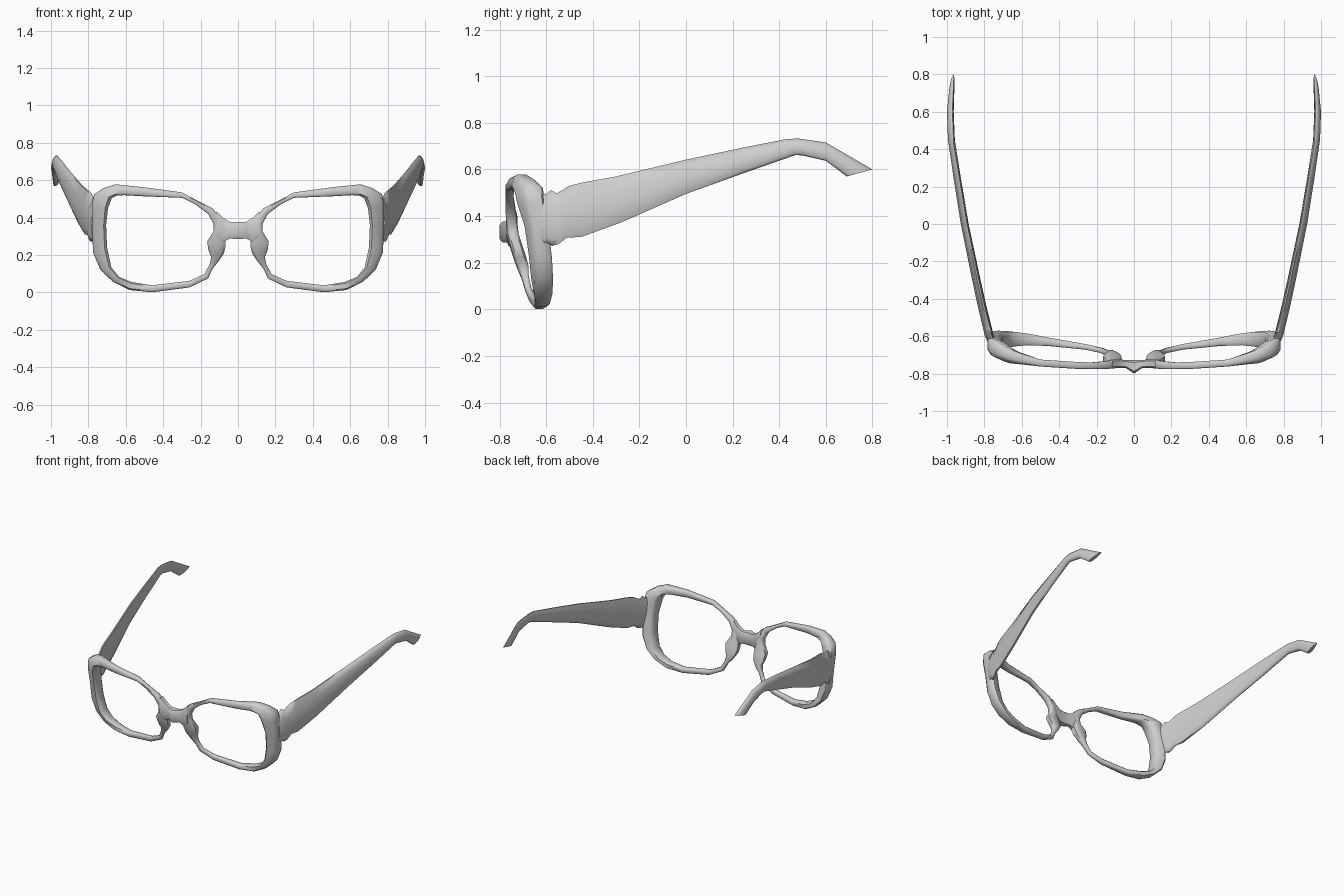
import bpy, bmesh
from mathutils import Vector

if "Cube" in bpy.data.objects:
    bpy.data.objects.remove(bpy.data.objects["Cube"])

frame_mat = bpy.data.materials.new("light grey plastic")
frame_mat.diffuse_color = (0.62, 0.62, 0.62, 1)
frame_mat.use_nodes = True
frame_mat.node_tree.nodes["Principled BSDF"].inputs["Base Color"].default_value = frame_mat.diffuse_color


def loft(name, rings, closed=False, caps=(True, True), angle=0.9):
    """Skin a list of equal-sized rings and mirror the result across x."""
    bm = bmesh.new()
    vs = [[bm.verts.new(p) for p in r] for r in rings]
    n = len(rings[0])
    for i in range(len(rings) if closed else len(rings) - 1):
        a, b = vs[i], vs[(i + 1) % len(rings)]
        for j in range(n):
            k = (j + 1) % n
            bm.faces.new((a[j], a[k], b[k], b[j]))
    if not closed:
        for end, use in zip((vs[0], vs[-1]), caps):
            if use:
                bm.faces.new(end)
    bmesh.ops.recalc_face_normals(bm, faces=bm.faces)
    me = bpy.data.meshes.new(name)
    bm.to_mesh(me)
    bm.free()
    me.materials.append(frame_mat)
    ob = bpy.data.objects.new(name, me)
    bpy.context.collection.objects.link(ob)
    bpy.context.view_layer.objects.active = ob
    ob.select_set(True)
    bpy.ops.object.shade_smooth_by_angle(angle=angle)
    ob.select_set(False)
    mod = ob.modifiers.new("mirror", 'MIRROR')
    mod.use_clip = True
    return ob


def section(a, b, c, d, r=0.18):
    """Rounded eight-point section through four corners."""
    a, b, c, d = map(Vector, (a, b, c, d))
    pts = []
    for p, q in ((a, b), (b, c), (c, d), (d, a)):
        pts += [p.lerp(q, r), p.lerp(q, 1 - r)]
    return pts


# Lens rim with nose pad: outer x, outer z, inner x, inner z, front y, back y
rim = [
    (.78, .34, .705, .36, -.665, -.585), (.782, .46, .695, .45, -.69, -.60),
    (.77, .525, .675, .505, -.70, -.61), (.72, .558, .65, .517, -.715, -.64),
    (.655, .578, .61, .52, -.735, -.675), (.5, .562, .5, .514, -.762, -.725),
    (.3, .535, .3, .506, -.775, -.738), (.21, .487, .23, .472, -.775, -.74),
    (.136, .45, .16, .42, -.775, -.733), (.09, .39, .13, .365, -.77, -.725),
    (.072, .31, .132, .325, -.765, -.718), (.066, .25, .165, .272, -.752, -.70),
    (.075, .21, .158, .225, -.738, -.685), (.105, .165, .143, .187, -.722, -.675),
    (.137, .125, .153, .148, -.705, -.675), (.16, .075, .18, .098, -.69, -.664),
    (.26, .027, .26, .062, -.672, -.642), (.46, .001, .46, .038, -.652, -.607),
    (.58, .013, .57, .056, -.648, -.585), (.67, .058, .635, .083, -.648, -.573),
    (.737, .123, .677, .134, -.648, -.568), (.775, .214, .70, .24, -.653, -.572),
]


def rim_ring(ox, oz, ix, iz, yf, yb):
    # the face wraps back towards the outer side
    wrap = (.015 + .055 * oz) * min(1, max(0, (ox - .6) / .15))
    return section((ox, yf, oz), (ox, yb, oz),
                   (ix, yb - .6 * wrap, iz), (ix, yf - wrap, iz))


loft("lens_rims", [rim_ring(*s) for s in rim], closed=True)

# Nose bridge: x, bottom z, top z, front y, back y
bridge = [(0, .286, .377, -.80, -.728), (.045, .288, .378, -.769, -.728),
          (.08, .27, .40, -.77, -.722), (.115, .30, .435, -.772, -.725)]
loft("nose_bridge", [section((x, f, b), (x, k, b), (x, k, t), (x, f, t))
                     for x, b, t, f, k in bridge], caps=(False, True))

# Temple arm, from hinge to ear tip: top y, top z, bottom y, bottom z
arm = [(-.625, .49, -.625, .29), (-.60, .495, -.595, .285), (-.58, .512, -.575, .272),
       (-.555, .497, -.55, .278), (-.50, .53, -.51, .308), (-.44, .545, -.45, .31),
       (-.30, .57, -.28, .372), (0, .642, 0, .495), (.25, .695, .25, .585),
       (.43, .73, .47, .662), (.48, .733, .50, .66), (.60, .716, .60, .637),
       (.80, .60, .69, .57)]
# Arm outer edge and thickness along y
plan = [(-.65, .775, .045), (-.60, .797, .048), (-.4, .845, .046), (0, .926, .042),
        (.43, .994, .037), (.6, 1.0, .036), (.8, .98, .022)]


def arm_x(y):
    for (y0, x0, t0), (y1, x1, t1) in zip(plan, plan[1:]):
        if y <= y1:
            f = (y - y0) / (y1 - y0)
            return x0 + f * (x1 - x0), t0 + f * (t1 - t0)
    return plan[-1][1:]


def arm_ring(yt, zt, yb, zb):
    pts = []
    # up the bulged outer side, then down the inner side
    for f, w in ((0, .2), (.12, .4), (.4, .5), (.75, .32), (1, -.1),
                 (1, -.3), (.8, -.44), (.5, -.5), (.15, -.36), (0, -.1)):
        y, z = yb + f * (yt - yb), zb + f * (zt - zb)
        xo, t = arm_x(y)
        pts.append((xo - t / 2 + w * t, y, z))
    return pts


loft("temple_arms", [arm_ring(*s) for s in arm], angle=1.1)
